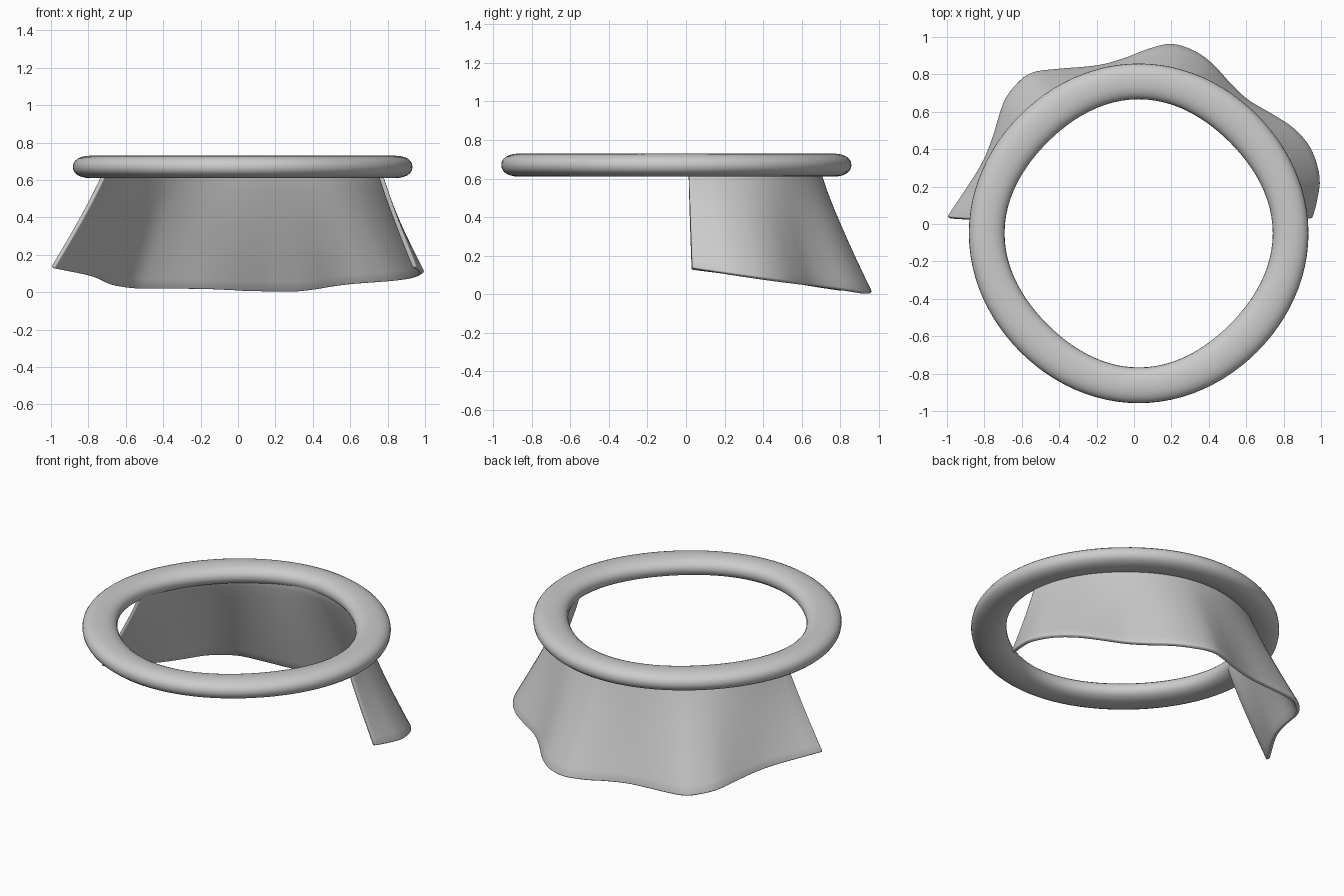
import bpy, math
from mathutils import Vector

if "Cube" in bpy.data.objects:
    bpy.data.objects.remove(bpy.data.objects["Cube"])

CX, CY = 0.025, -0.05   # shared centre of ring and skirt


def make_object(name, verts, faces):
    mesh = bpy.data.meshes.new(name)
    mesh.from_pydata(verts, [], faces)
    mesh.update()
    for p in mesh.polygons:
        p.use_smooth = True
    obj = bpy.data.objects.new(name, mesh)
    bpy.context.collection.objects.link(obj)
    return obj


def spline(points, steps):
    """Catmull-Rom curve through the points."""
    pts = [Vector(p) for p in points]
    pts = [2 * pts[0] - pts[1]] + pts + [2 * pts[-1] - pts[-2]]
    out = []
    for a, b, c, d in zip(pts, pts[1:], pts[2:], pts[3:]):
        for s in range(steps):
            t = s / steps
            out.append(0.5 * (2 * b + (c - a) * t + (2 * a - 5 * b + 4 * c - d) * t * t
                              + (3 * b - a - 3 * c + d) * t ** 3))
    return out + [pts[-2]]


def signed_pow(v, e):
    return math.copysign(abs(v) ** e, v)


# Ring: flattened tube, very slightly squared on the inside
N, M = 96, 24
verts, faces = [], []
for i in range(N):
    a = 2 * math.pi * i / N
    inner = 0.703 + 0.014 * math.cos(4 * a)
    outer = 0.902 + 0.006 * math.cos(4 * a)
    mid, half = (inner + outer) / 2, (outer - inner) / 2
    for j in range(M):
        b = 2 * math.pi * j / M
        r = mid + half * signed_pow(math.cos(b), 0.9)
        z = 0.67 + 0.06 * signed_pow(math.sin(b), 0.9)
        verts.append((CX + r * math.cos(a), CY + r * math.sin(a), z))
        k, n = (i + 1) % N, (j + 1) % M
        faces.append((i * M + j, k * M + j, k * M + n, i * M + n))
make_object("ring", verts, faces)

# Skirt: wavy hem lofted up to a circular top edge hidden in the ring
hem = [(-1.0, 0.04), (-0.83, 0.30), (-0.76, 0.46), (-0.70, 0.65), (-0.63, 0.75),
       (-0.55, 0.81), (-0.43, 0.83), (-0.20, 0.85), (-0.05, 0.89), (0.08, 0.94),
       (0.20, 0.965), (0.32, 0.93), (0.42, 0.86), (0.53, 0.74), (0.62, 0.66),
       (0.74, 0.59), (0.86, 0.51), (0.95, 0.40), (0.995, 0.25), (0.98, 0.12),
       (0.955, 0.03)]
curve = spline(hem, 4)
ROWS, TOP_Z, TOP_R = 12, 0.66, 0.745
verts, faces = [], []
for p in curve:
    a = math.atan2(p.y - CY, p.x - CX)
    top = Vector((CX + TOP_R * math.cos(a), CY + TOP_R * math.sin(a)))
    low = max(0.012, 0.142 - 0.14 * p.y)
    for j in range(ROWS + 1):
        t = j / ROWS
        q = top.lerp(p, t ** 1.12)
        verts.append((q.x, q.y, TOP_Z + (low - TOP_Z) * t))
W = ROWS + 1
for i in range(len(curve) - 1):
    for j in range(ROWS):
        faces.append((i * W + j, (i + 1) * W + j, (i + 1) * W + j + 1, i * W + j + 1))
skirt = make_object("skirt", verts, faces)
solid = skirt.modifiers.new("thickness", 'SOLIDIFY')
solid.thickness = 0.024
solid.offset = -1
bevel = skirt.modifiers.new("soft_rim", 'BEVEL')
bevel.width = 0.006
bevel.segments = 2
bevel.limit_method = 'ANGLE'
bevel.angle_limit = math.radians(50)
